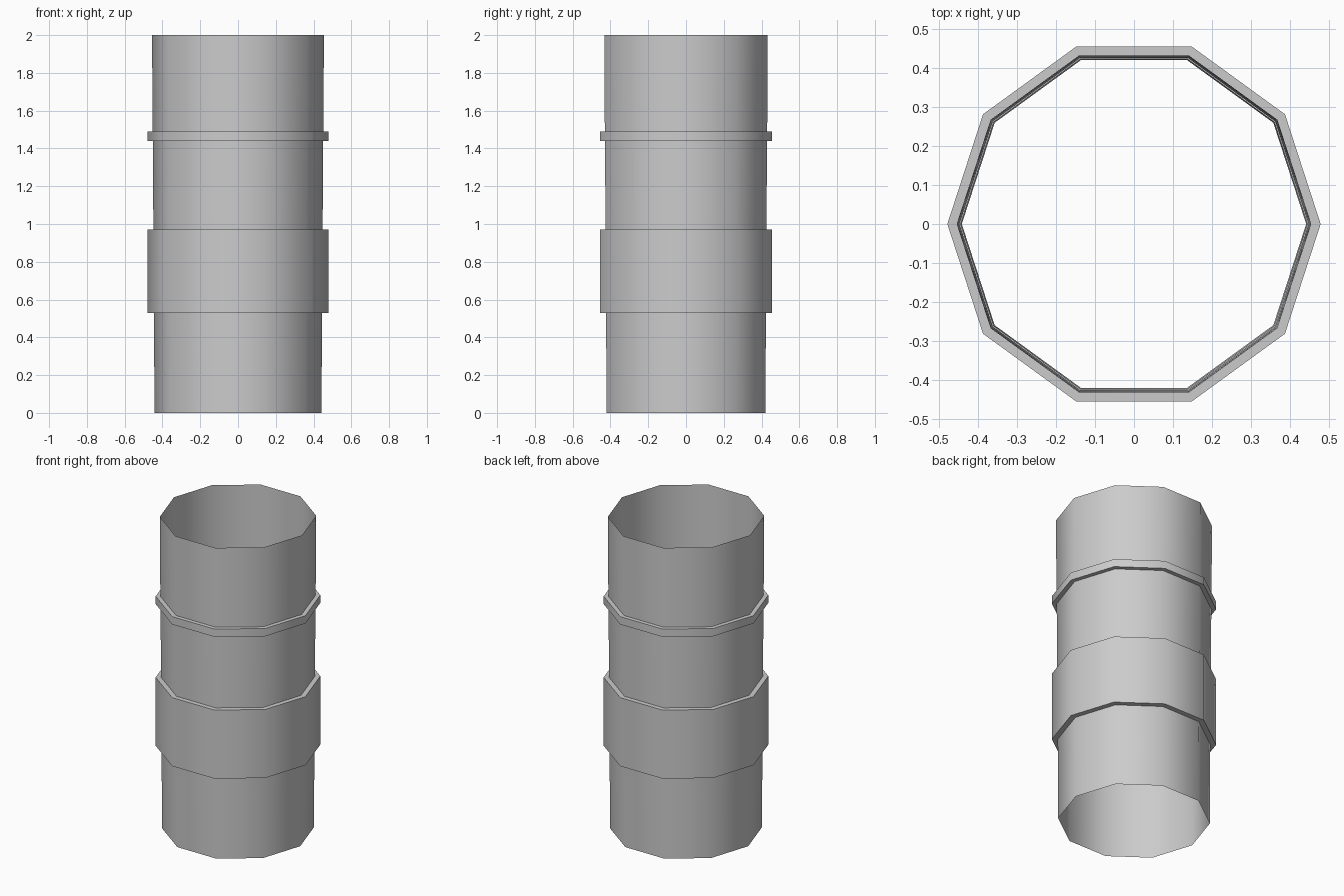
import bpy, bmesh, math

if "Cube" in bpy.data.objects:
    bpy.data.objects.remove(bpy.data.objects["Cube"])

SIDES = 10

# Side profile (radius, height): slightly flaring sleeve with a wide band and a thin rib
profile = [
    (0.442, 0.0), (0.445, 0.53),
    (0.479, 0.53), (0.479, 0.97),
    (0.448, 0.97), (0.451, 1.44),
    (0.479, 1.44), (0.479, 1.49),
    (0.452, 1.49), (0.455, 2.0),
]


def lathe(name, points):
    """Revolve an open profile about z, leaving both ends open."""
    bm = bmesh.new()
    rings = []
    for r, z in points:
        rings.append([bm.verts.new((r * math.cos(math.tau * i / SIDES),
                                    r * math.sin(math.tau * i / SIDES), z))
                      for i in range(SIDES)])
    for low, high in zip(rings, rings[1:]):
        for i in range(SIDES):
            j = (i + 1) % SIDES
            bm.faces.new((low[i], low[j], high[j], high[i]))
    mesh = bpy.data.meshes.new(name)
    bm.to_mesh(mesh)
    bm.free()
    obj = bpy.data.objects.new(name, mesh)
    bpy.context.collection.objects.link(obj)
    return obj


# Banded tube, smooth around its sides with sharp steps
tube = lathe("banded_tube", profile)
bpy.context.view_layer.objects.active = tube
tube.select_set(True)
bpy.ops.object.shade_smooth_by_angle(angle=math.radians(45))
